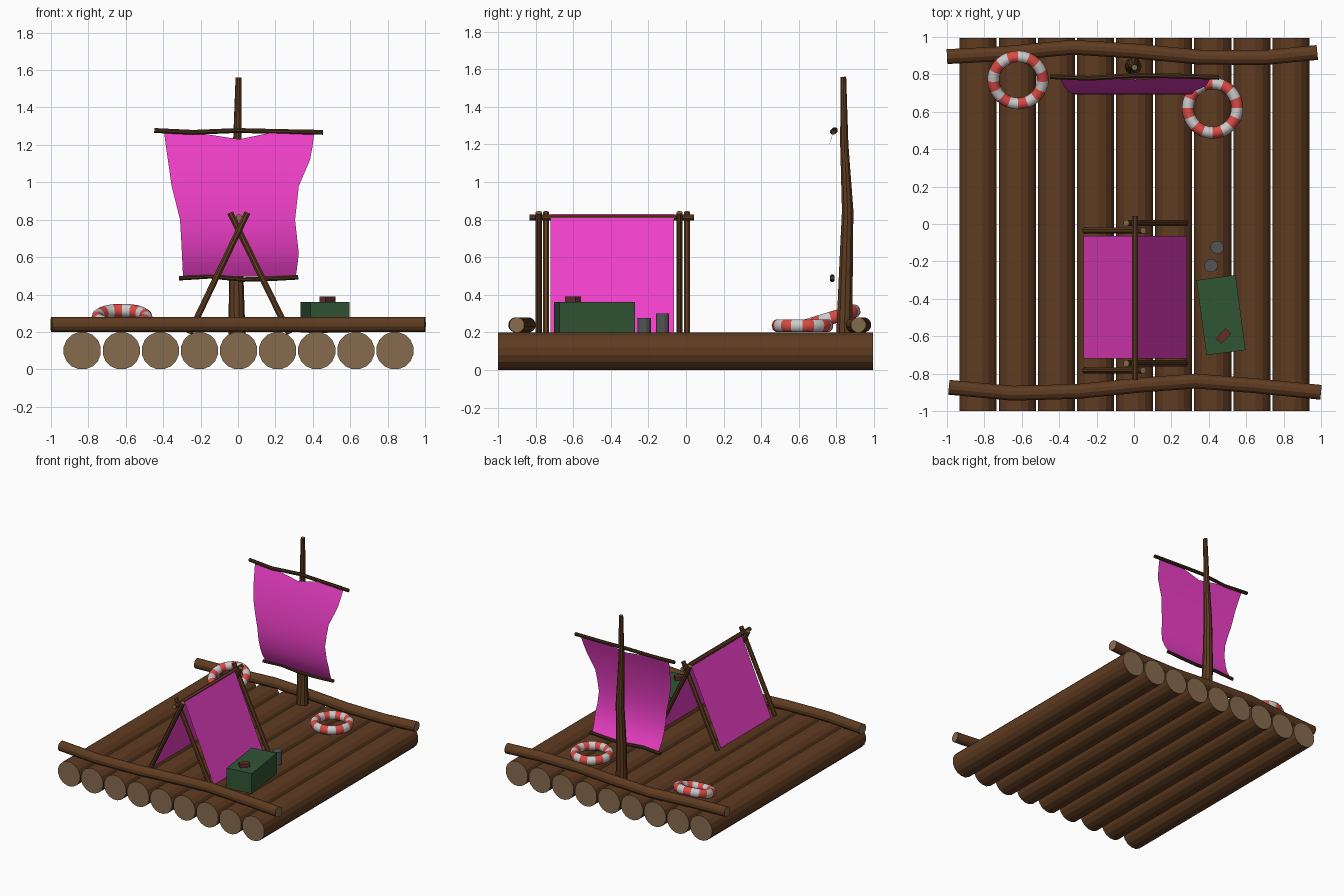
import bpy, bmesh, math
from mathutils import Vector, Matrix

if "Cube" in bpy.data.objects:
    bpy.data.objects.remove(bpy.data.objects["Cube"])


def mat(name, r, g, b):
    m = bpy.data.materials.new(name)
    m.diffuse_color = (r, g, b, 1)
    m.use_nodes = True
    m.node_tree.nodes["Principled BSDF"].inputs["Base Color"].default_value = m.diffuse_color
    return m


BARK = mat("bark", 0.115, 0.045, 0.015)
DARK = mat("dark_bark", 0.065, 0.03, 0.011)
CUT = mat("cut_wood", 0.24, 0.15, 0.076)
CLOTH = mat("cloth", 0.86, 0.05, 0.58)
GREEN = mat("green_paint", 0.03, 0.09, 0.035)
MAROON = mat("maroon", 0.13, 0.026, 0.026)
RED = mat("buoy_red", 0.7, 0.07, 0.06)
WHITE = mat("buoy_white", 0.58, 0.58, 0.57)
METAL = mat("metal", 0.09, 0.09, 0.09)


def finish(name, bm, *mats, smooth=False):
    bmesh.ops.recalc_face_normals(bm, faces=bm.faces[:])
    me = bpy.data.meshes.new(name)
    for f in bm.faces:
        f.smooth = smooth
    bm.to_mesh(me)
    bm.free()
    for m in mats:
        me.materials.append(m)
    ob = bpy.data.objects.new(name, me)
    bpy.context.collection.objects.link(ob)
    return ob


def pole(name, pts, radii, sides=10, bark=BARK, cap=CUT):
    """Round pole swept through the points, with separately coloured ends."""
    pts = [Vector(p) for p in pts]
    if not isinstance(radii, (list, tuple)):
        radii = [radii] * len(pts)
    bm = bmesh.new()
    rings = []
    for i, p in enumerate(pts):
        t = (pts[min(i + 1, len(pts) - 1)] - pts[max(i - 1, 0)]).normalized()
        ref = Vector((1, 0, 0)) if abs(t.z) > 0.7 else Vector((0, 0, 1))
        u = t.cross(ref).normalized()
        v = t.cross(u)
        ring = []
        for k in range(sides):
            a = 2 * math.pi * (k + 0.5) / sides
            ring.append(bm.verts.new(p + radii[i] * (u * math.cos(a) + v * math.sin(a))))
        rings.append(ring)
    for a, b in zip(rings, rings[1:]):
        for k in range(sides):
            n = (k + 1) % sides
            bm.faces.new((a[k], a[n], b[n], b[k]))
    for ring in (rings[0], rings[-1]):
        bm.faces.new(ring).material_index = 1
    return finish(name, bm, bark, cap)


def box(name, size, loc, angle, material):
    bm = bmesh.new()
    M = (Matrix.Translation(loc) @ Matrix.Rotation(math.radians(angle), 4, 'Z')
         @ Matrix.Diagonal((*size, 1)))
    bmesh.ops.create_cube(bm, size=1, matrix=M)
    return finish(name, bm, material)


# Deck logs
for i in range(9):
    x = 0.003 + (i - 4) * 0.209
    pole(f"deck_log_{i + 1}", [(x, -1, 0.1), (x, 0.995, 0.1)], 0.101, 16)

# Bent cross beams
pole("back_beam", [(-1, 0.895, 0.24), (-0.7, 0.91, 0.24), (-0.33, 0.945, 0.24),
                   (0, 0.925, 0.24), (0.35, 0.892, 0.24), (0.7, 0.89, 0.24),
                   (0.98, 0.917, 0.24)], 0.041, 12)
pole("front_beam", [(-0.99, -0.873, 0.24), (-0.65, -0.905, 0.24), (-0.3, -0.895, 0.24),
                    (0.05, -0.86, 0.24), (0.33, -0.84, 0.24), (0.65, -0.865, 0.24),
                    (1, -0.9, 0.24)], 0.041, 12)

# Mast and yards
pole("mast", [(-0.005, 0.842, 0.18), (-0.01, 0.85, 0.5), (-0.003, 0.86, 0.85),
              (-0.004, 0.842, 1.2), (0.003, 0.837, 1.56)],
     [0.045, 0.039, 0.032, 0.023, 0.016], 10)
pole("upper_yard", [(-0.447, 0.788, 1.277), (-0.24, 0.779, 1.267), (0, 0.794, 1.277),
                    (0.2, 0.792, 1.272), (0.455, 0.784, 1.267)], 0.014, 8, DARK, DARK)
pole("lower_yard", [(-0.315, 0.778, 0.487), (-0.15, 0.778, 0.497), (0.03, 0.778, 0.48),
                    (0.2, 0.778, 0.485), (0.322, 0.778, 0.492)], 0.013, 8, DARK, DARK)

# Billowing sail: rows of (z, y, left x, right x)
rows = [(1.268, 0.785, -0.395, 0.408), (1.19, 0.76, -0.385, 0.398),
        (1.12, 0.738, -0.375, 0.385), (0.98, 0.711, -0.355, 0.325),
        (0.89, 0.698, -0.332, 0.315), (0.80, 0.692, -0.31, 0.305),
        (0.70, 0.698, -0.304, 0.316), (0.62, 0.715, -0.3, 0.325),
        (0.56, 0.738, -0.297, 0.318), (0.495, 0.775, -0.294, 0.309)]
cols = [0, 0.19, 0.5, 0.73, 1]
bm = bmesh.new()
grid = []
for r, (z, y, l, rt) in enumerate(rows):
    dip = r == 0
    grid.append([bm.verts.new((l + (rt - l) * c,
                               y - (0.014 if dip and c == 0.5 else 0),
                               z - (0.038 if dip and c == 0.5 else 0))) for c in cols])
for a, b in zip(grid, grid[1:]):
    for k in range(len(cols) - 1):
        bm.faces.new((a[k], a[k + 1], b[k + 1], b[k]))
finish("sail", bm, CLOTH, smooth=True)

# Tent: crossed poles, ridge pole and cloth
for tag, y_left, y_right in (("front", -0.783, -0.745), ("back", -0.035, 0.005)):
    pole(f"tent_{tag}_left_pole", [(-0.26, y_left, 0.19), (0.05, y_left, 0.838)], 0.018, 8)
    pole(f"tent_{tag}_right_pole", [(0.275, y_right, 0.19), (-0.042, y_right, 0.838)], 0.018, 8)
pole("tent_ridge_pole", [(0.005, -0.833, 0.812), (0.005, 0.043, 0.812)], 0.017, 8)
bm = bmesh.new()
profile = [(-0.27, 0.2), (0.012, 0.83), (0.283, 0.2)]
ends = [[bm.verts.new((x, y, z)) for x, z in profile] for y in (-0.72, -0.065)]
for k in range(2):
    bm.faces.new((ends[0][k], ends[0][k + 1], ends[1][k + 1], ends[1][k]))
finish("tent_cloth", bm, CLOTH)

# Supplies: crate, small box and two cans
box("crate", (0.211, 0.405, 0.165), (0.465, -0.487, 0.2785), 7.6, GREEN)
box("small_box", (0.077, 0.043, 0.03), (0.478, -0.6, 0.375), 46, MAROON)
for name, x, y, h in (("tall_can", 0.445, -0.125, 0.1), ("short_can", 0.412, -0.222, 0.078)):
    pole(name, [(x, y, 0.195), (x, y, 0.2 + h)], 0.036, 12, METAL, METAL)


# Striped life rings
def life_ring(name, loc, tilt):
    R, r, n, m = 0.132, 0.032, 32, 10
    bm = bmesh.new()
    vs = []
    for i in range(n):
        a = 2 * math.pi * i / n
        vs.append([])
        for j in range(m):
            b = 2 * math.pi * j / m
            d = R + r * math.cos(b)
            vs[i].append(bm.verts.new((d * math.cos(a), d * math.sin(a), 0.036 * math.sin(b))))
    for i in range(n):
        for j in range(m):
            p, q = (i + 1) % n, (j + 1) % m
            f = bm.faces.new((vs[i][j], vs[p][j], vs[p][q], vs[i][q]))
            f.material_index = (i // 2) % 2
    ob = finish(name, bm, RED, WHITE, smooth=True)
    ob.location = loc
    ob.rotation_euler.x = math.radians(tilt)


life_ring("right_life_ring", (0.42, 0.62, 0.236), 0)
life_ring("left_life_ring", (-0.62, 0.77, 0.276), 17)
